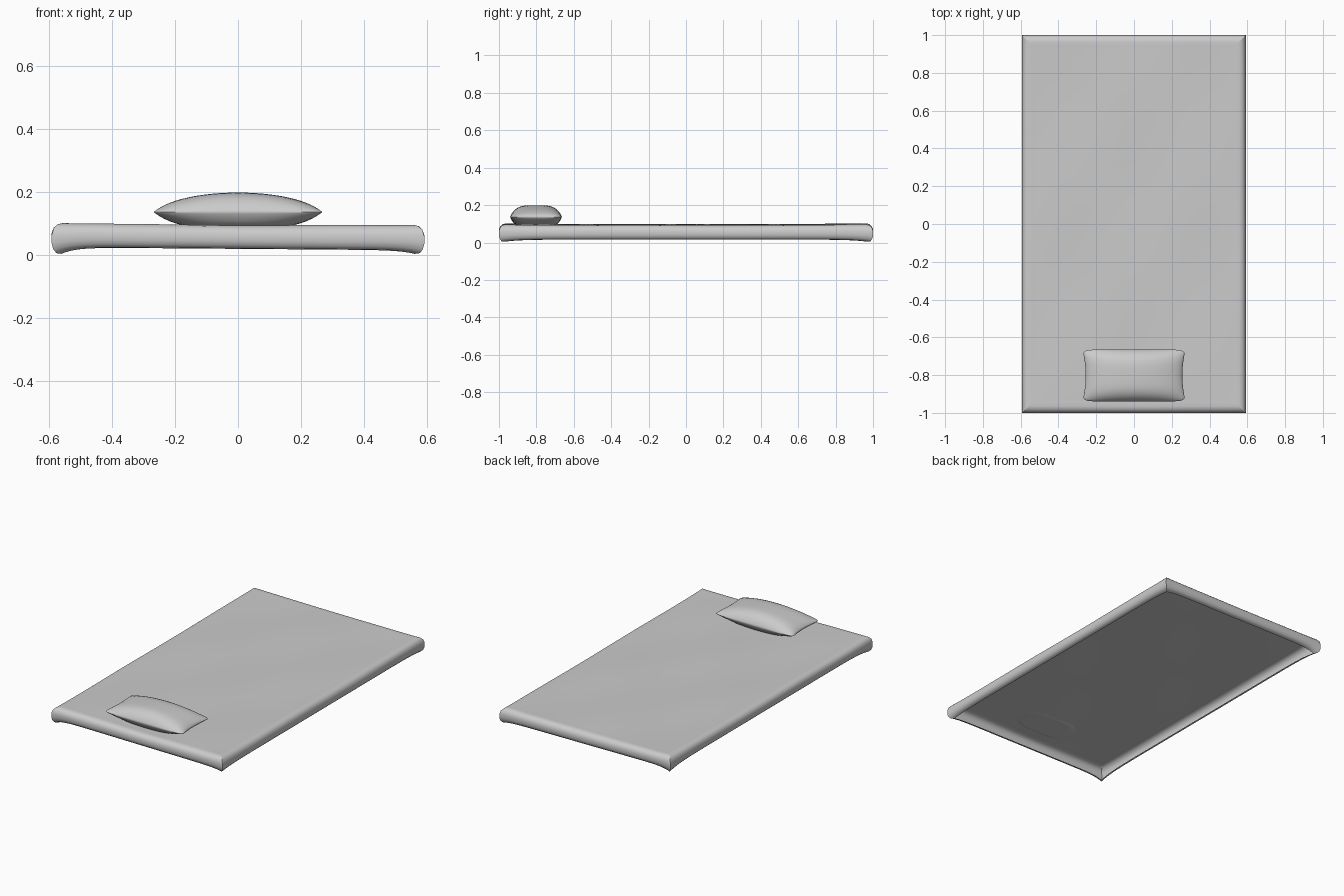
import bpy, bmesh, math
from math import sin, cos, pi

if "Cube" in bpy.data.objects:
    bpy.data.objects.remove(bpy.data.objects["Cube"])

HX, HY = 0.592, 1.0      # half width and half length of the sheet
INSET = 0.06             # distance of the flat top from the outer edge


def finish(bm, name, angle):
    bmesh.ops.recalc_face_normals(bm, faces=bm.faces)
    mesh = bpy.data.meshes.new(name)
    bm.to_mesh(mesh)
    bm.free()
    ob = bpy.data.objects.new(name, mesh)
    bpy.context.collection.objects.link(ob)
    bpy.ops.object.select_all(action='DESELECT')
    bpy.context.view_layer.objects.active = ob
    ob.select_set(True)
    bpy.ops.object.shade_smooth_by_angle(angle=math.radians(angle))
    return ob


def wrinkle(x, y):
    """Gentle height variation of the cloth."""
    sag = -0.005 * x + 0.003 * cos(9 * x) * cos(6.3 * y + 1.9)
    lift = 0.006 * (abs(x) / HX) ** 6 * (abs(y) / HY) ** 6
    return sag + lift


# Draped sheet: flat top, then the border is extruded along an edge profile
bm = bmesh.new()
bmesh.ops.create_grid(bm, x_segments=28, y_segments=44, size=1)
for v in bm.verts:
    v.co.x = sin(v.co.x * pi / 2)
    v.co.y = sin(v.co.y * pi / 2)
unit = {v: (v.co.x, v.co.y) for v in bm.verts}
for v, (sx, sy) in unit.items():
    x, y = sx * (HX - INSET), sy * (HY - INSET)
    v.co = (x, y, 0.094 + wrinkle(x, y))

profile = [(0.035, 0.096), (0.018, 0.092), (0.006, 0.082), (0.0, 0.066),
           (0.0, 0.045), (0.005, 0.031), (0.015, 0.022), (0.03, 0.020)]
edge = [e for e in bm.edges if e.is_boundary]
for inset, z in profile:
    near = [(v, unit[v]) for v in {v for e in edge for v in e.verts}]
    new = {v: bm.verts.new() for v, _ in near}
    low = min(1, max(0, (0.096 - z) / 0.075))
    for v, (sx, sy) in near:
        corner = min(abs(sx), abs(sy)) ** 12
        x, y = sx * (HX - inset), sy * (HY - inset)
        drop = low * (0.016 * corner + 0.008 * x * (1 - corner))
        new[v].co = (x, y, z + (1 - low) * wrinkle(x, y) - drop)
        unit[new[v]] = (sx, sy)
    next_edge = []
    for e in edge:
        a, b = e.verts
        bm.faces.new((a, b, new[b], new[a]))
        next_edge.append(bm.edges.get((new[a], new[b])))
    edge = next_edge
finish(bm, "sheet", 60)

# Pillow: two puffed grids welded along a pinched seam
bm = bmesh.new()
for side in (1, -1):
    made = bmesh.ops.create_grid(bm, x_segments=28, y_segments=20, size=1)["verts"]
    for v in made:
        u, w = sin(v.co.x * pi / 2), sin(v.co.y * pi / 2)
        puff = max(0, 1 - u * u) ** 0.6 * max(0, 1 - w ** 4) ** 0.8
        round_off = 1 - 0.05 * (u * w) ** 20
        x = u * (0.256 + 0.016 * abs(w) ** 2) * round_off
        y = -0.802 + w * (0.138 - 0.005 * u ** 6) * round_off
        z = 0.137 + (0.062 * puff if side > 0 else -max(0, min(0.046, 0.062 * puff)))
        v.co = (x, y, z)
bmesh.ops.remove_doubles(bm, verts=bm.verts, dist=0.0004)
finish(bm, "pillow", 50)
